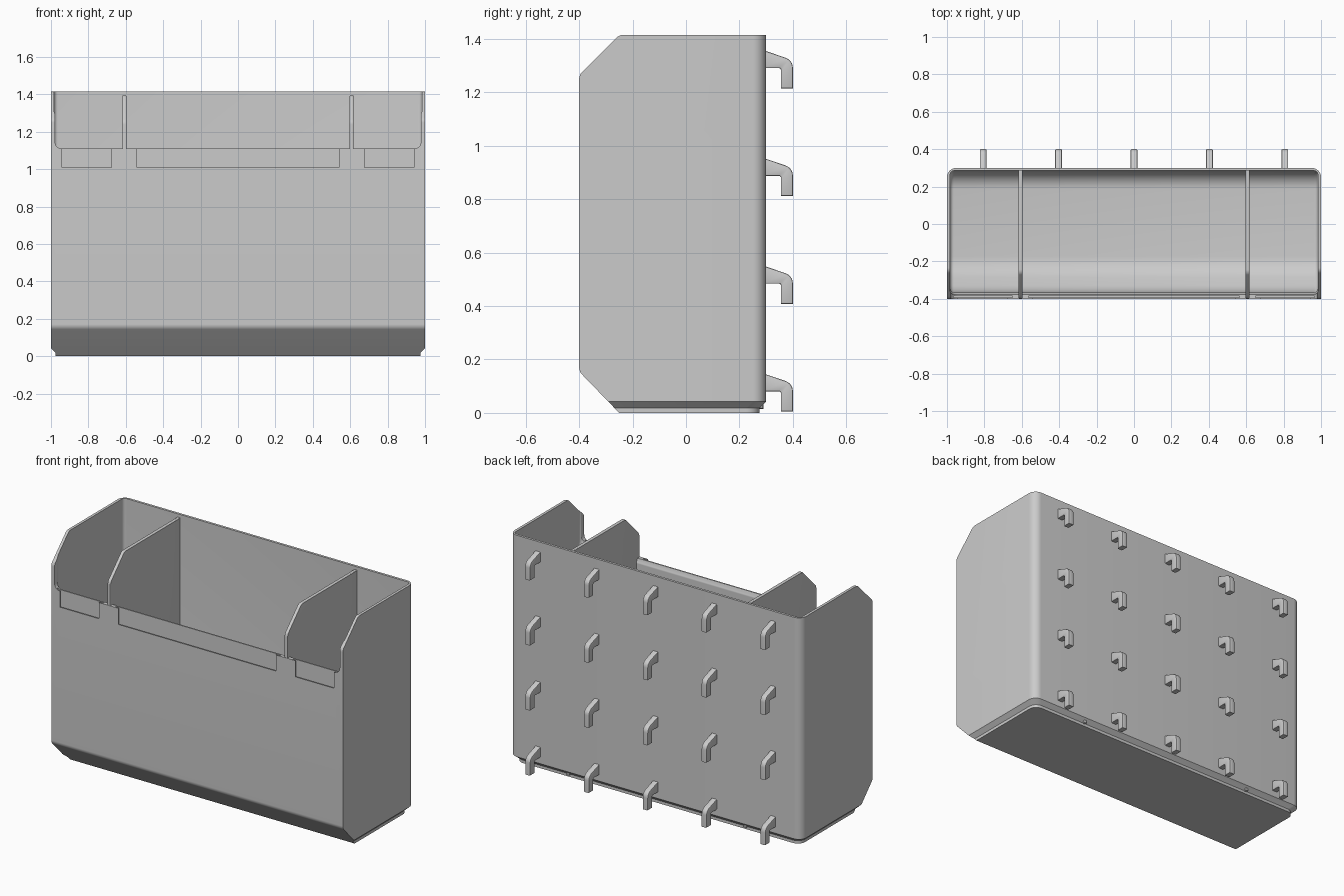
import bpy, bmesh, math
from mathutils import Vector

if "Cube" in bpy.data.objects:
    bpy.data.objects.remove(bpy.data.objects["Cube"], do_unlink=True)

grey = bpy.data.materials.new("plain grey")
grey.use_nodes = True
colour = (0.6, 0.6, 0.6, 1)
grey.diffuse_color = colour
grey.node_tree.nodes["Principled BSDF"].inputs["Base Color"].default_value = colour

WALL_X, FRONT, BACK, TOP = 1.0, -0.40, 0.30, 1.415
LIP = 1.11          # top of the front wall
PITCH = 0.4033      # hook spacing


def rounded(corners, steps=8):
    """Outline of (u, v, radius) corners with each corner rounded."""
    out = []
    for i, (u, v, r) in enumerate(corners):
        p = Vector((u, v))
        if r == 0:
            out.append(p)
            continue
        a = (Vector(corners[i - 1][:2]) - p).normalized()
        b = (Vector(corners[(i + 1) % len(corners)][:2]) - p).normalized()
        half = a.angle(b) / 2
        centre = p + (a + b).normalized() * r / math.sin(half)
        start = p + a * r / math.tan(half) - centre
        end = p + b * r / math.tan(half) - centre
        sweep = start.angle_signed(end)
        for k in range(steps + 1):
            t = -sweep * k / steps
            out.append(centre + Vector((start.x * math.cos(t) - start.y * math.sin(t),
                                        start.x * math.sin(t) + start.y * math.cos(t))))
    return out


def loft(name, rings, cap_bevel=0, segments=4):
    """Closed solid through matching rings of 3D points."""
    bm = bmesh.new()
    loops = [[bm.verts.new(p) for p in ring] for ring in rings]
    n = len(loops[0])
    caps = [bm.faces.new(loops[0]), bm.faces.new(loops[-1])]
    for lo, hi in zip(loops, loops[1:]):
        for i in range(n):
            bm.faces.new((lo[i], lo[(i + 1) % n], hi[(i + 1) % n], hi[i]))
    bmesh.ops.recalc_face_normals(bm, faces=bm.faces)
    if cap_bevel:
        edges = list({e for f in caps for e in f.edges})
        bmesh.ops.bevel(bm, geom=edges, offset=cap_bevel, segments=segments,
                        profile=0.5, affect='EDGES', clamp_overlap=True)
    mesh = bpy.data.meshes.new(name)
    bm.to_mesh(mesh)
    bm.free()
    mesh.materials.append(grey)
    obj = bpy.data.objects.new(name, mesh)
    bpy.context.collection.objects.link(obj)
    return obj


def side_prism(name, outline, x0, x1, bevel=0, segments=4):
    """Extrude a (y, z) outline along x."""
    return loft(name, [[(x, p[0], p[1]) for p in outline] for x in (x0, x1)], bevel, segments)


def front_prism(name, outline, y0, y1):
    """Extrude an (x, z) outline along y."""
    return loft(name, [[(p[0], y, p[1]) for p in outline] for y in (y0, y1)])


def rect(x0, x1, z0, z1, r=0):
    return rounded([(x0, z0, r), (x1, z0, r), (x1, z1, 0), (x0, z1, 0)])


def carve(target, cutter, operation='DIFFERENCE'):
    mod = target.modifiers.new("carve", 'BOOLEAN')
    mod.operation, mod.object, mod.solver = operation, cutter, 'EXACT'
    bpy.context.view_layer.objects.active = target
    bpy.ops.object.modifier_apply(modifier=mod.name)
    bpy.data.objects.remove(cutter, do_unlink=True)


def smooth(obj):
    bpy.ops.object.select_all(action='DESELECT')
    obj.select_set(True)
    bpy.context.view_layer.objects.active = obj
    bpy.ops.object.shade_smooth_by_angle(angle=math.radians(30))


# Outer block with rounded back corners and a stepped foot
def footprint(inset, z):
    x, y = WALL_X - inset, BACK - inset
    pts = rounded([(-x, FRONT, 0), (x, FRONT, 0), (x, y, 0.05), (-x, y, 0.05)])
    return [(p.x, p.y, z) for p in pts]


shell = loft("bin_shell", [footprint(0.025, 0), footprint(0.025, 0.018),
                           footprint(0, 0.042), footprint(0, TOP)])
side = [(FRONT, 0.155, 0.04), (-0.25, 0, 0), (0.5, 0, 0), (0.5, TOP, 0),
        (-0.25, TOP, 0.04), (FRONT, 1.265, 0.04)]
side[1], side[2] = (-0.25, -0.0001, 0), (0.5, -0.0001, 0)
side[3] = (0.5, TOP + 0.0001, 0)
side[4] = (-0.25, TOP + 0.0001, 0.04)
carve(shell, side_prism("side_profile", rounded(side), -1.2, 1.2), 'INTERSECT')

# Hollow interior with rounded floor and corners
hollow = rounded([(-0.376, 1.6, 0), (-0.376, LIP, 0), (-0.365, 1.085, 0.02),
                  (-0.365, 0.17, 0.15), (-0.24, 0.03, 0.15),
                  (0.285, 0.03, 0.1), (0.285, 1.6, 0)])
carve(shell, side_prism("hollow", hollow, -0.983, 0.983, 0.035, 5))

# Low front opening
carve(shell, front_prism("opening", rect(-0.978, 0.978, LIP, 1.7, 0.035), -0.6, -0.345))

# Label holders: a thin pocket behind an open window
for x0, x1 in ((-0.94, -0.675), (-0.54, 0.54), (0.675, 0.94)):
    carve(shell, front_prism("pocket", rect(x0 - 0.025, x1 + 0.025, 0.99, 1.2), -0.394, -0.384))
    carve(shell, front_prism("window", rect(x0, x1, 1.01, 1.2), -0.5, -0.39))
smooth(shell)

# Two inner dividers
panel = rounded([(-0.398, 0.17, 0), (-0.25, 0.015, 0), (0.29, 0.015, 0),
                 (0.29, 1.395, 0), (-0.26, 1.395, 0.04), (-0.398, 1.255, 0.04)])
for label, x in (("right", -0.607), ("left", 0.607)):
    smooth(side_prism(label + "_divider", panel, x - 0.011, x + 0.011, 0.006, 3))

# Grid of hooks on the back
hook = rounded([(0.288, 1.358, 0), (0.288, 1.29, 0), (0.355, 1.29, 0.006),
                (0.355, 1.215, 0), (0.40, 1.215, 0), (0.40, 1.32, 0.04)], 6)
for row in range(4):
    for col in range(-2, 3):
        pts = [(p.x, p.y - row * PITCH) for p in hook]
        x = col * PITCH
        smooth(side_prism(f"hook_{row + 1}_{col + 3}", pts, x - 0.018, x + 0.018, 0.005, 2))
